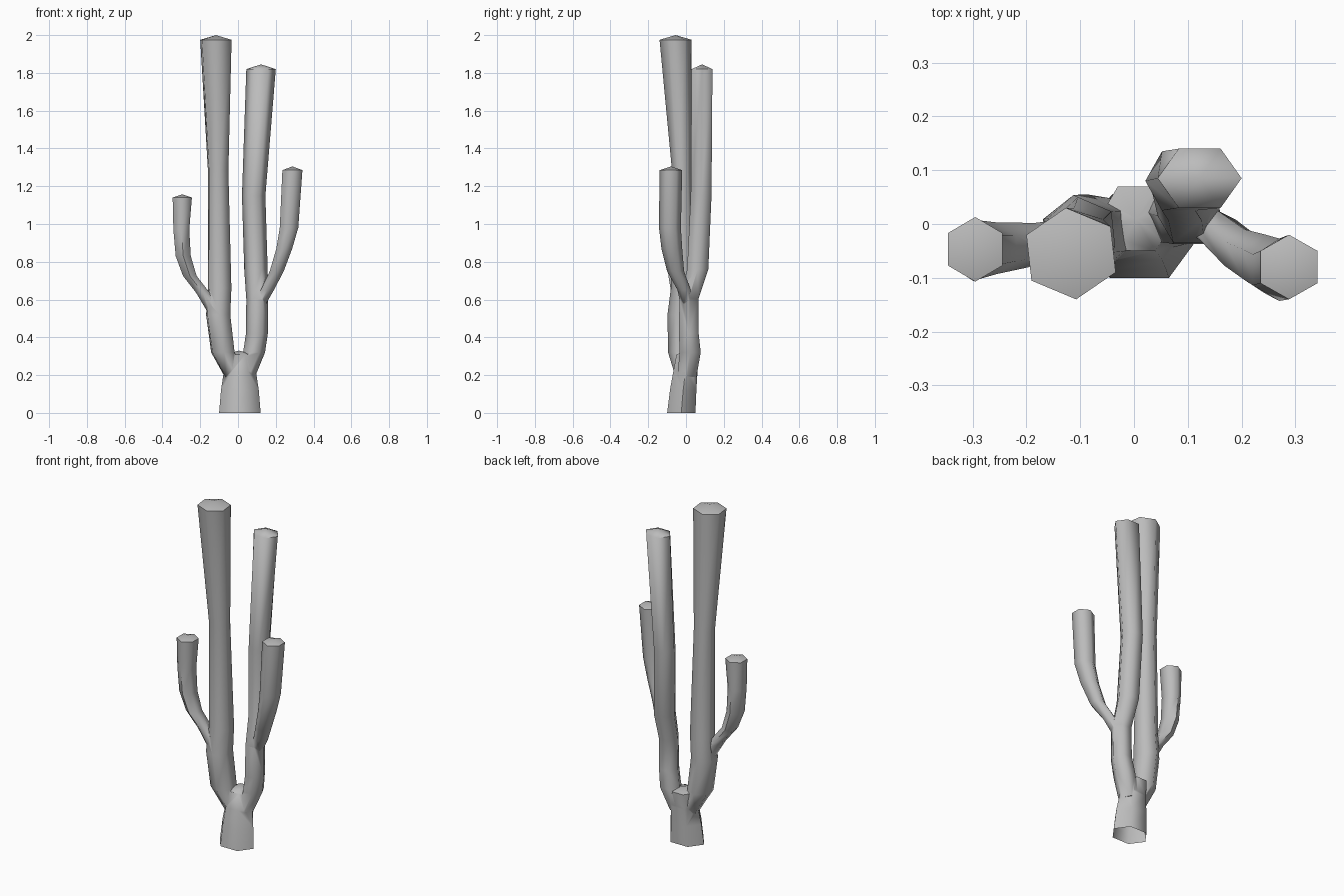
import bpy, bmesh, math

cube = bpy.data.objects.get("Cube")
if cube:
    bpy.data.objects.remove(cube)

grey = bpy.data.materials.new("plain grey")
grey.use_nodes = True
colour = (0.5, 0.5, 0.5, 1)
grey.diffuse_color = colour
grey.node_tree.nodes["Principled BSDF"].inputs["Base Color"].default_value = colour


def limb(name, rings, phase, dome):
    """Six-sided tube; each ring is x, y, z, half width, half depth."""
    angles = [math.radians(phase + 60 * i) for i in range(6)]
    wide = max(abs(math.cos(a)) for a in angles)
    deep = max(abs(math.sin(a)) for a in angles)
    bm = bmesh.new()
    loops = []
    for x, y, z, w, d in rings:
        loops.append([bm.verts.new((x + w * math.cos(a) / wide,
                                    y + d * math.sin(a) / deep, z)) for a in angles])
    for low, high in zip(loops, loops[1:]):
        for i in range(6):
            j = (i + 1) % 6
            bm.faces.new((low[i], low[j], high[j], high[i]))
    bm.faces.new(loops[0][::-1])
    x, y, z = rings[-1][:3]
    tip = bm.verts.new((x, y, z + dome))
    for i in range(6):
        bm.faces.new((loops[-1][i], loops[-1][(i + 1) % 6], tip))
    mesh = bpy.data.meshes.new(name)
    bm.to_mesh(mesh)
    bm.free()
    mesh.materials.append(grey)
    obj = bpy.data.objects.new(name, mesh)
    bpy.context.collection.objects.link(obj)
    return obj


# Short flared base
trunk = limb("branching_trunk", [
    (.01, -.025, 0, .11, .075), (.01, -.015, .12, .1, .07),
    (.01, -.003, .22, .085, .064), (.005, .01, .31, .07, .06)], 0, .02)

# Two tall stems and the two side arms growing from them
parts = [
    limb("right_stem", [
        (-.02, -.005, .19, .05, .05), (-.08, -.02, .32, .062, .075),
        (-.105, -.022, .52, .064, .076), (-.097, -.015, .66, .062, .065),
        (-.105, -.022, 1.28, .054, .052), (-.117, -.055, 1.975, .083, .085)], 36, .025),
    limb("left_stem", [
        (.04, .005, .19, .05, .05), (.085, .022, .32, .058, .056),
        (.1, .015, .42, .058, .052), (.102, .015, .6, .058, .05),
        (.095, .062, .76, .062, .056), (.083, .08, 1.15, .062, .055),
        (.122, .085, 1.82, .078, .055)], 0, .025),
    limb("right_arm", [
        (-.12, -.03, .54, .045, .04), (-.185, -.038, .635, .036, .04),
        (-.255, -.045, .725, .036, .048), (-.29, -.048, .83, .04, .055),
        (-.3, -.048, .97, .042, .057), (-.295, -.047, 1.14, .051, .06)], 30, .017),
    limb("left_arm", [
        (.115, .005, .58, .035, .035), (.155, -.01, .65, .035, .035),
        (.205, -.055, .75, .037, .045), (.245, -.075, .87, .042, .055),
        (.27, -.085, .98, .049, .058), (.288, -.08, 1.285, .053, .06)], 30, .02),
]

# Merge the limbs into one clean skin
for part in parts:
    part.hide_render = True
    union = trunk.modifiers.new(part.name, 'BOOLEAN')
    union.operation = 'UNION'
    union.solver = 'EXACT'
    union.object = part
graph = bpy.context.evaluated_depsgraph_get()
skin = bpy.data.meshes.new_from_object(trunk.evaluated_get(graph))
trunk.modifiers.clear()
trunk.data = skin
for part in parts:
    bpy.data.objects.remove(part)

# Open underside
bm = bmesh.new()
bm.from_mesh(skin)
bmesh.ops.delete(bm, geom=[f for f in bm.faces if all(v.co.z < .001 for v in f.verts)],
                 context='FACES')
bm.to_mesh(skin)
bm.free()

bpy.ops.object.select_all(action='DESELECT')
trunk.select_set(True)
bpy.context.view_layer.objects.active = trunk
bpy.ops.object.shade_smooth_by_angle(angle=math.radians(66))
